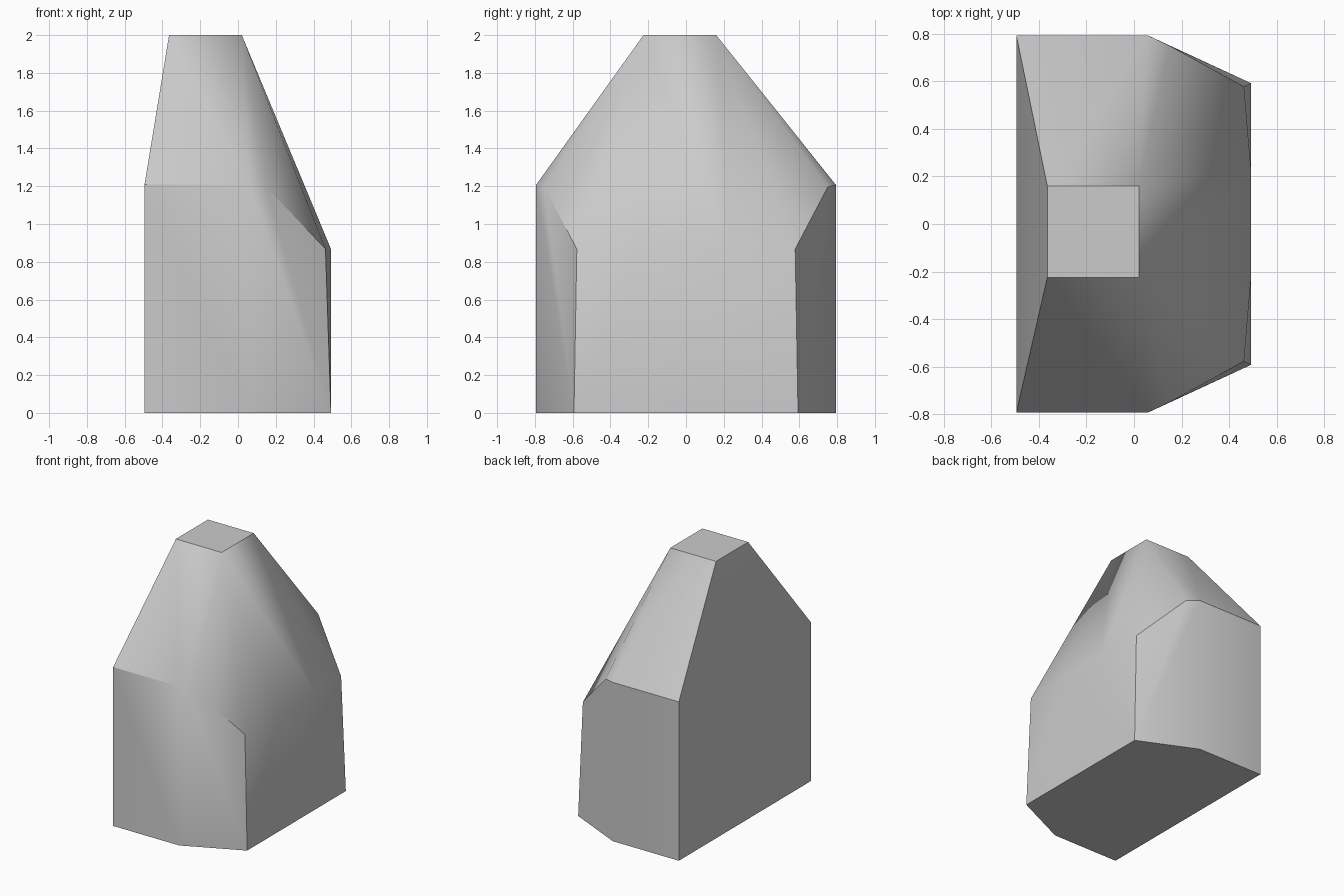
import bpy, bmesh, math

cube = bpy.data.objects.get("Cube")
if cube:
    bpy.data.objects.remove(cube, do_unlink=True)

# Material
grey = bpy.data.materials.new("light_grey")
grey.use_nodes = True
colour = (0.6, 0.6, 0.6, 1)
grey.diffuse_color = colour
grey.node_tree.nodes["Principled BSDF"].inputs["Base Color"].default_value = colour

# Corners of the lower block, mirrored front to back
block_corners = [
    (-0.495, 0.793, 0), (0.06, 0.793, 0), (0.492, 0.593, 0),
    (-0.495, 0.793, 1.208), (0.06, 0.793, 1.208), (0.15, 0.75, 1.195),
    (0.463, 0.578, 0.868), (0.492, 0.23, 0.868),
]
# Small flat cap at the top
cap_corners = [(x, y, 2) for x in (-0.365, 0.02) for y in (-0.225, 0.16)]

bm = bmesh.new()
for x, y, z in block_corners:
    for side in (-1, 1):
        bm.verts.new((x, side * y, z))
for corner in cap_corners:
    bm.verts.new(corner)

# Wrap the corners in a solid and join coplanar triangles
bmesh.ops.convex_hull(bm, input=bm.verts[:])
bmesh.ops.dissolve_limit(bm, angle_limit=math.radians(0.5),
                         verts=bm.verts[:], edges=bm.edges[:])
bmesh.ops.recalc_face_normals(bm, faces=bm.faces[:])

mesh = bpy.data.meshes.new("tapered_block")
bm.to_mesh(mesh)
bm.free()
mesh.materials.append(grey)
block = bpy.data.objects.new("tapered_block", mesh)
bpy.context.collection.objects.link(block)

# Soft shading across shallow bends, crisp edges elsewhere
bpy.context.view_layer.objects.active = block
block.select_set(True)
bpy.ops.object.shade_smooth_by_angle(angle=math.radians(33))
